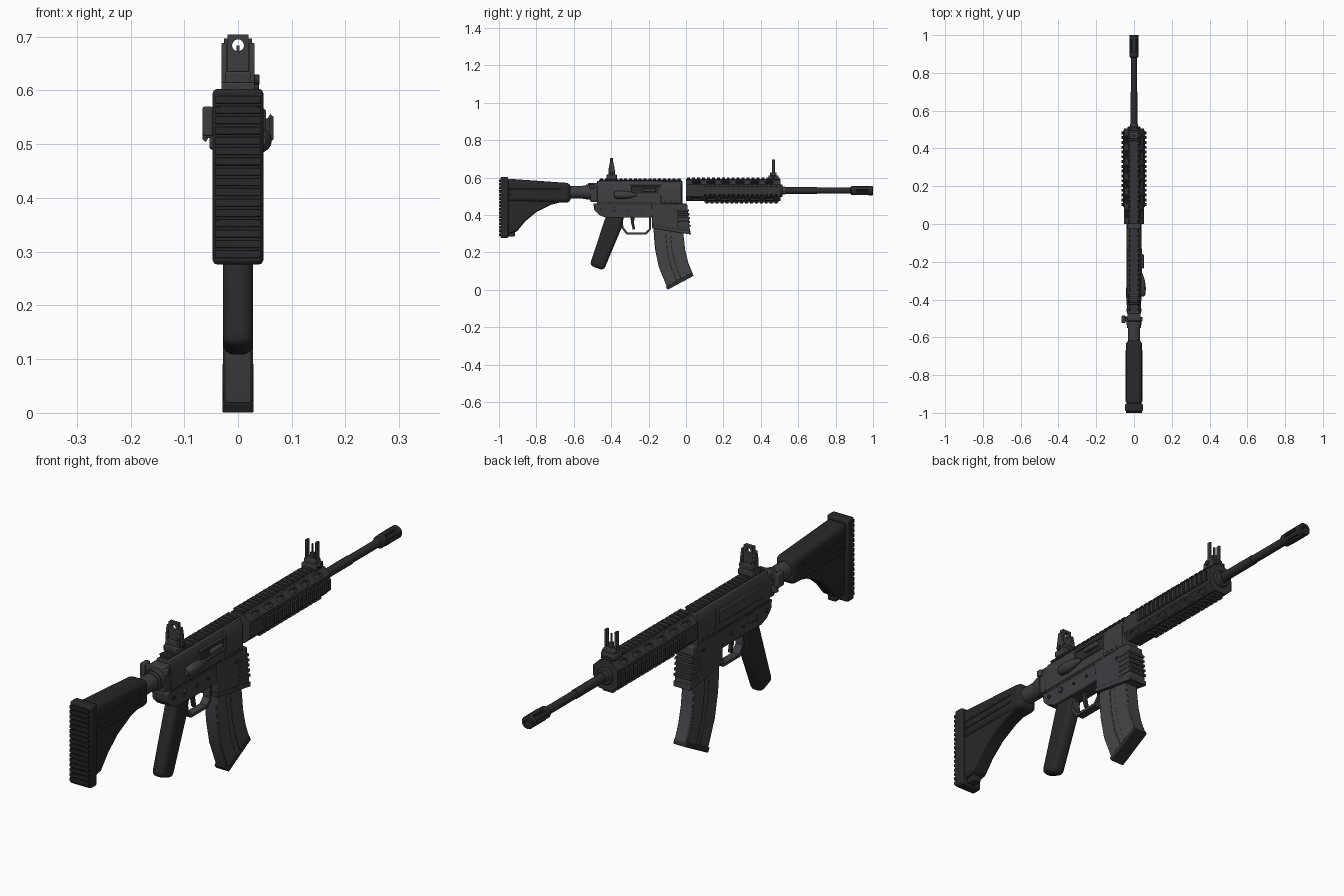
import bpy, bmesh, math
from mathutils import Matrix, Vector

if "Cube" in bpy.data.objects:
    bpy.data.objects.remove(bpy.data.objects["Cube"])

def material(name, r, g, b):
    m = bpy.data.materials.new(name)
    m.diffuse_color = (r, g, b, 1)
    m.use_nodes = True
    m.node_tree.nodes["Principled BSDF"].inputs["Base Color"].default_value = m.diffuse_color
    return m

POLY = material("black polymer", .021, .021, .021)
METAL = material("gunmetal grey", .048, .047, .053)
RAILC = material("dark rail grey", .036, .036, .039)
MAG = material("magazine grey", .060, .058, .065)
STEEL = material("barrel black", .026, .026, .027)
CZ = .53  # bore height

def prism(bm, pts, axis, lo, hi, mat=None):
    """Extrude a 2D outline along an axis; x: (y,z), y: (x,z), z: (x,y)."""
    def place(p, d):
        v = {'x': (d, p[0], p[1]), 'y': (p[0], d, p[1]), 'z': (p[0], p[1], d)}[axis]
        return (mat @ Vector(v)) if mat else Vector(v)
    a = [bm.verts.new(place(p, lo)) for p in pts]
    b = [bm.verts.new(place(p, hi)) for p in pts]
    bm.faces.new(a)
    bm.faces.new(b[::-1])
    n = len(pts)
    for i in range(n):
        bm.faces.new((a[i], a[(i + 1) % n], b[(i + 1) % n], b[i]))

def box(bm, x0, x1, y0, y1, z0, z1, mat=None):
    prism(bm, [(x0, y0), (x1, y0), (x1, y1), (x0, y1)], 'z', z0, z1, mat)

def circle(u, v, r, n=16):
    return [(u + r * math.cos(2 * math.pi * i / n), v + r * math.sin(2 * math.pi * i / n)) for i in range(n)]

def finish(bm, name, mat, bevel=0, seg=2):
    bmesh.ops.recalc_face_normals(bm, faces=bm.faces[:])
    me = bpy.data.meshes.new(name)
    bm.to_mesh(me)
    bm.free()
    ob = bpy.data.objects.new(name, me)
    bpy.context.collection.objects.link(ob)
    me.materials.append(mat)
    if bevel:
        m = ob.modifiers.new("bevel", 'BEVEL')
        m.width, m.segments, m.limit_method = bevel, seg, 'ANGLE'
    return ob

def part(name, pts, axis, lo, hi, mat, bevel=0, seg=2):
    bm = bmesh.new()
    prism(bm, pts, axis, lo, hi)
    return finish(bm, name, mat, bevel, seg)

def boxes(name, dims, mat, bevel=0):
    bm = bmesh.new()
    for d in dims:
        box(bm, *d)
    return finish(bm, name, mat, bevel)

def lathe(name, pts, mat, cx=0, cz=CZ, n=24):
    """Turn a (y, radius) profile around an axis parallel to y."""
    bm = bmesh.new()
    rings = [[bm.verts.new((p[0], y, p[1])) for p in circle(cx, cz, r, n)] for y, r in pts]
    for a, b in zip(rings, rings[1:]):
        for i in range(n):
            bm.faces.new((a[i], a[(i + 1) % n], b[(i + 1) % n], b[i]))
    bm.faces.new(rings[0])
    bm.faces.new(rings[-1])
    return finish(bm, name, mat)

def cut(ob, cutter):
    m = ob.modifiers.new("cut", 'BOOLEAN')
    m.object, m.operation, m.solver = cutter, 'DIFFERENCE', 'EXACT'
    cutter.hide_render = True
    bpy.context.view_layer.objects.active = ob
    bpy.ops.object.modifier_apply(modifier=m.name)
    bpy.data.objects.remove(cutter)

def rail(name, y0, y1, angle, d):
    """Toothed accessory rail facing outwards at an angle around the bore."""
    bm = bmesh.new()
    mat = Matrix.Translation((0, 0, CZ)) @ Matrix.Rotation(math.radians(angle), 4, 'Y')
    box(bm, -.018, .018, y0, y1, d - .003, d + .007, mat)
    n = round((y1 - y0) / .026)
    p = (y1 - y0) / n
    sec = [(-.018, d + .003), (.018, d + .003), (.026, d + .008), (.021, d + .014), (-.021, d + .014), (-.026, d + .008)]
    for i in range(n):
        prism(bm, sec, 'y', y0 + i * p + .2 * p, y0 + i * p + .8 * p, mat)
    return finish(bm, name, RAILC)

# Stock: rounded upper hull, lower web, ribbed butt pad, toe loop
part("stock_hull", [(-.957, .47), (-.957, .594), (-.90, .59), (-.617, .57), (-.617, .466)], 'x', -.043, .043, POLY, .022, 4)
part("stock_web", [(-.957, .30), (-.957, .52), (-.64, .52), (-.64, .475), (-.72, .455), (-.80, .415), (-.86, .365), (-.905, .31)],
     'x', -.034, .034, POLY, .010, 3)
boxes("stock_side_ribs", [(s * .040, s * .046, -.94, -.67, z, z + .010) for s in (-1, 1) for z in (.50, .53)], POLY, .002)
boxes("butt_pad", [(-.047, .047, -.993, -.95, .276, .603)], POLY, .008)
boxes("butt_pad_ribs", [(-.043, .043, -1, -.99, .288 + i * .0192, .302 + i * .0192) for i in range(16)], POLY, .002)
boxes("stock_toe_loop", [(-.018, .018, -.96, -.915, .284, .312)], POLY, .005)

# Buffer tube and lock nut
lathe("buffer_tube", [(-.64, .033), (-.55, .033), (-.55, .036), (-.535, .036), (-.535, .040), (-.51, .040), (-.51, .034), (-.46, .034)], METAL, cz=.522)
boxes("rear_end_plate", [(-.034, .034, -.512, -.47, .47, .572)], METAL, .006)
boxes("charging_handle", [(-.060, .046, -.515, -.492, .540, .566), (-.066, -.046, -.525, -.485, .515, .570),
                          (-.053, .0, -.51, -.49, .49, .515)], METAL, .004)

# Upper receiver
part("upper_receiver", [(-.036, .455), (.036, .455), (.036, .555), (.025, .582), (-.025, .582), (-.036, .555)], 'y', -.475, -.02, METAL, .003)
part("front_trunnion", [(-.040, .462), (.040, .462), (.040, .553), (.028, .578), (-.028, .578), (-.040, .553)], 'y', -.135, -.025, METAL, .003)
boxes("left_side_panel", [(-.041, -.03, -.43, -.15, .495, .548)], METAL, .003)
boxes("ejection_port_frame", [(.03, .043, -.30, -.13, .503, .512), (.03, .043, -.30, -.13, .550, .559),
                              (.03, .043, -.30, -.29, .51, .552), (.03, .043, -.14, -.13, .51, .552)], METAL, .002)
boxes("bolt_carrier", [(.03, .038, -.285, -.145, .515, .547)], STEEL)
boxes("bolt_handle", [(.03, .052, -.235, -.16, .522, .540)], METAL, .004)
lathe("forward_assist", [(-.385, .012), (-.375, .020), (-.34, .023), (-.30, .018), (-.262, .006)], METAL, .040, .507, 16)
boxes("receiver_seam", [(-.0375, .0375, -.47, -.15, .462, .468)], STEEL)
boxes("trunnion_slots", [(-.041, .041, -.12 + i * .03, -.105 + i * .03, .47, .476) for i in range(3)], STEEL)

# Lower receiver, pins and controls
part("lower_receiver", [(-.495, .462), (-.49, .425), (-.465, .40), (-.43, .385), (-.165, .385), (-.165, .462)], 'x', -.034, .034, METAL, .004)
bm = bmesh.new()
for y, z, r in ((-.455, .432, .008), (-.31, .425, .006), (-.235, .425, .006), (-.06, .425, .008)):
    prism(bm, circle(y, z, r, 12), 'x', -.0385, .0385)
finish(bm, "receiver_pins", STEEL)
bm = bmesh.new()
prism(bm, circle(-.385, .43, .011), 'x', -.041, .041)
prism(bm, [(-.39, .438), (-.39, .422), (-.335, .428), (-.335, .438)], 'x', -.043, -.033)
finish(bm, "safety_lever", METAL, .001)

# Magazine well with lip and front ribs
part("magazine_well", [(-.185, .46), (-.180, .333), (.023, .300), (.006, .46)], 'x', -.036, .036, METAL, .004)
part("magazine_well_lip", [(-.183, .347), (-.182, .329), (.026, .295), (.024, .315)], 'x', -.039, .039, METAL, .002)
boxes("magazine_well_ribs", [(-.0385, .0385, -.045, .0245 - i * .0022, .335 + i * .021, .346 + i * .021) for i in range(5)], METAL, .002)

# Curved magazine: rear and front curves, raised side bands, floor plate
REAR = [(-.174, .36), (-.172, .29), (-.165, .215), (-.145, .12), (-.103, .018)]
FRONT = [(-.020, .34), (-.012, .28), (-.004, .21), (.012, .145), (.036, .085)]
def band(f0, f1):
    mix = lambda f: [(a[0] + (b[0] - a[0]) * f, a[1] + (b[1] - a[1]) * f) for a, b in zip(REAR, FRONT)]
    return mix(f0) + mix(f1)[::-1]
part("magazine_body", band(0, 1), 'x', -.0245, .0245, MAG, .002)
part("magazine_rear_band", band(.01, .40), 'x', -.0275, .0275, MAG, .002)
part("magazine_front_band", band(.56, .99), 'x', -.0275, .0275, MAG, .002)
part("magazine_floor_plate", [(-.109, .016), (-.098, 0), (.041, .075), (.033, .092)], 'x', -.029, .029, STEEL, .002)

# Pistol grip, trigger, guard
part("pistol_grip", [(-.428, .395), (-.33, .395), (-.347, .325), (-.440, .103), (-.515, .130)], 'x', -.028, .028, POLY, .02, 4)
part("trigger_guard", [(-.35, .39), (-.345, .33), (-.318, .295), (-.212, .295), (-.188, .322), (-.188, .39),
                       (-.198, .39), (-.198, .327), (-.217, .306), (-.312, .306), (-.335, .335), (-.338, .39)], 'x', -.016, .016, METAL)
part("trigger", [(-.298, .39), (-.275, .39), (-.278, .355), (-.272, .325), (-.284, .320), (-.292, .35)], 'x', -.007, .007, STEEL, .002)

# Handguard: octagonal body with rounded vent slots
w, h, c = .052, .056, .024
octa = [(-w, -h + c), (-w + c, -h), (w - c, -h), (w, -h + c), (w, h - c), (w - c, h), (-w + c, h), (-w, h - c)]
guard = part("handguard", [(x, z + CZ) for x, z in octa], 'y', 0, .505, RAILC)
bm = bmesh.new()
for sx in (-1, 1):
    for sz in (-1, 1):
        a = math.atan2(sx, sz)
        mat = Matrix.Translation((sx * .040, 0, CZ + sz * .044)) @ Matrix.Rotation(a, 4, 'Y')
        for i in range(6):
            y = .055 + i * .078
            ends = [(math.cos(t) * .010, math.sin(t) * .010 + (.014 if math.sin(t) > 0 else -.014))
                    for t in [math.pi * (k + .5) / 6 for k in range(12)]]
            prism(bm, [(p, q + y) for p, q in ends], 'z', -.014, .02, mat)
cut(guard, finish(bm, "slot_cutter", STEEL))

# Rails on top, bottom and both sides
rail("receiver_top_rail", -.465, -.025, 0, .052)
rail("handguard_top_rail", 0, .505, 0, .056)
rail("bottom_rail", .10, .495, 180, .056)
rail("right_rail", .09, .495, 90, .052)
rail("left_rail", .09, .495, -90, .052)

# Barrel, front collar and slotted muzzle device
lathe("barrel_collar", [(.49, .034), (.512, .034), (.516, .030), (.516, .022), (.53, .022)], METAL)
lathe("barrel", [(.48, .018), (.70, .018), (.70, .016), (.90, .016)], STEEL)
lathe("muzzle_device", [(.88, .017), (.884, .024), (.908, .024), (.912, .019), (.972, .019), (.976, .025),
                        (.996, .025), (1, .022), (1, .011), (.93, .011)], STEEL)
bm = bmesh.new()
for i in range(6):
    box(bm, -.008, .008, .905, .98, .015, .0245, Matrix.Translation((0, 0, CZ)) @ Matrix.Rotation(i * math.pi / 3, 4, 'Y'))
finish(bm, "muzzle_bars", STEEL, .002)

# Rear sight: base, side wings, aperture plate, knob
boxes("rear_sight_base", [(-.031, .031, -.425, -.37, .59, .615), (-.024, .024, -.415, -.38, .61, .635)], METAL, .003)
part("rear_sight_wings", [(-.415, .61), (-.378, .61), (-.382, .65), (-.390, .688), (-.406, .688), (-.413, .65)], 'x', .021, .031, METAL, .002)
part("rear_sight_left_wing", [(-.415, .61), (-.378, .61), (-.382, .65), (-.390, .688), (-.406, .688), (-.413, .65)], 'x', -.031, -.021, METAL, .002)
plate = part("rear_sight_aperture", [(-.020, .61), (.020, .61), (.020, .704), (-.020, .704)], 'y', -.407, -.391, METAL)
cut(plate, part("aperture_cutter", circle(0, .684, .011, 20), 'y', -.45, -.35, METAL))
part("rear_sight_knob", circle(-.398, .620, .010), 'x', .02, .040, STEEL, .002)

# Front sight: base, two guard prongs, centre post
boxes("front_sight_base", [(-.030, .030, .44, .495, .59, .612), (-.026, .026, .45, .485, .61, .628)], METAL, .003)
boxes("front_sight_prongs", [(s * .018, s * .026, .459, .475, .615, .697) for s in (-1, 1)], METAL, .001)
boxes("front_sight_post", [(-.007, .007, .462, .474, .615, .65), (-.003, .003, .465, .471, .64, .684)], METAL)
part("front_sight_knob", circle(.467, .605, .009), 'x', .02, .039, STEEL, .002)

# Smooth rounded surfaces, keep hard edges
for ob in bpy.data.objects:
    ob.select_set(ob.type == 'MESH')
bpy.context.view_layer.objects.active = guard
bpy.ops.object.shade_smooth_by_angle(angle=math.radians(35))
